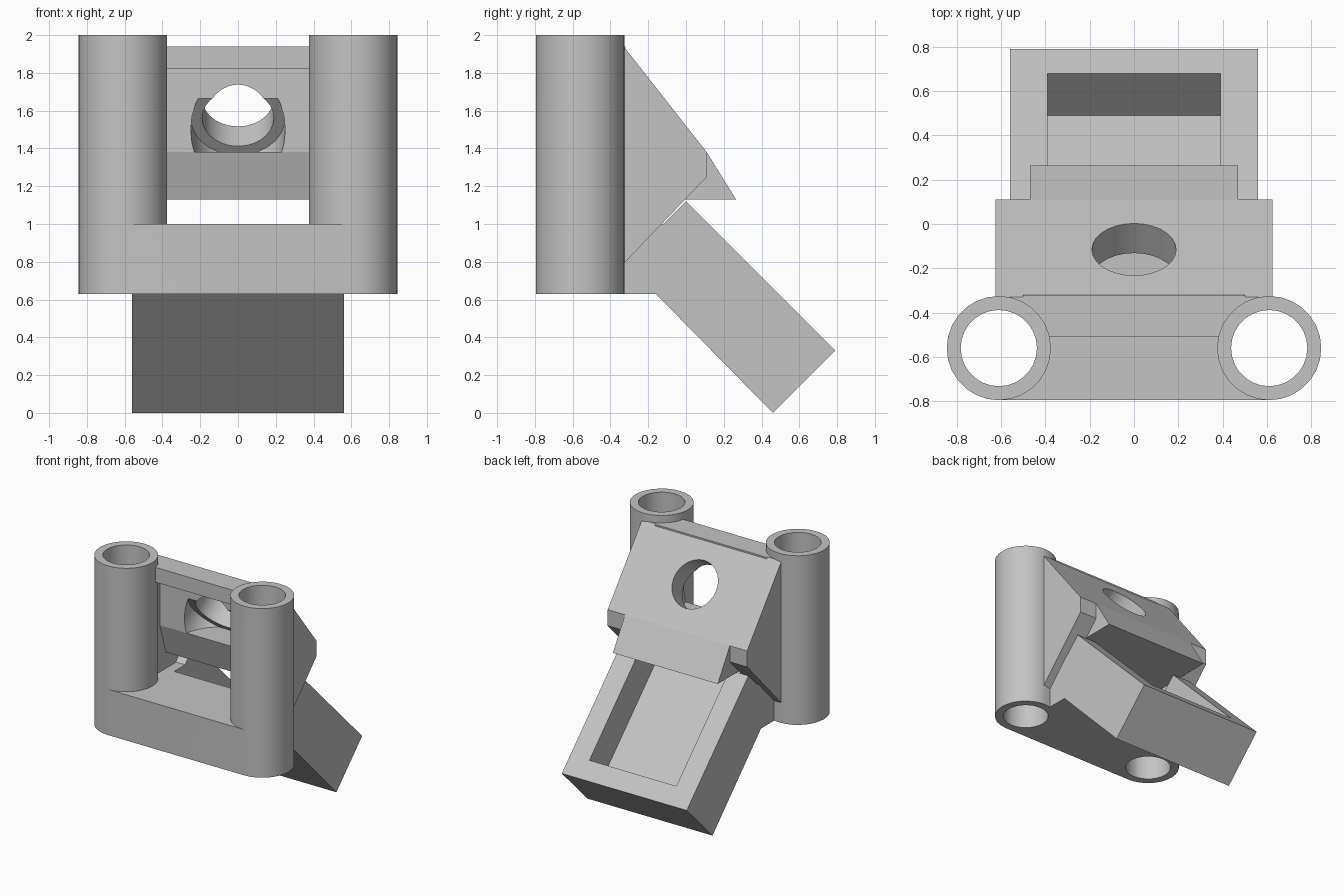
import bpy, bmesh
from math import atan2, pi
from mathutils import Matrix, Vector

cube = bpy.data.objects.get("Cube")
if cube:
    bpy.data.objects.remove(cube)

grey = bpy.data.materials.new("light_grey")
grey.use_nodes = True
colour = (0.55, 0.55, 0.55, 1)
grey.diffuse_color = colour
grey.node_tree.nodes["Principled BSDF"].inputs["Base Color"].default_value = colour


def add_object(name, bm):
    bmesh.ops.recalc_face_normals(bm, faces=bm.faces)
    mesh = bpy.data.meshes.new(name)
    bm.to_mesh(mesh)
    bm.free()
    mesh.materials.append(grey)
    obj = bpy.data.objects.new(name, mesh)
    bpy.context.collection.objects.link(obj)
    return obj


def prism(name, x0, x1, profile):
    """Side profile of (y, z) points extruded from x0 to x1."""
    bm = bmesh.new()
    face = bm.faces.new([bm.verts.new((x0, y, z)) for y, z in profile])
    out = bmesh.ops.extrude_face_region(bm, geom=[face])["geom"]
    verts = [v for v in out if isinstance(v, bmesh.types.BMVert)]
    bmesh.ops.translate(bm, verts=verts, vec=(x1 - x0, 0, 0))
    return add_object(name, bm)


def cylinder(name, radius, start, end):
    start, end = Vector(start), Vector(end)
    axis = end - start
    turn = Matrix.Rotation(atan2(-axis.y, axis.z), 4, "X")
    bm = bmesh.new()
    bmesh.ops.create_cone(bm, cap_ends=True, segments=28, radius1=radius,
                          radius2=radius, depth=axis.length,
                          matrix=Matrix.Translation((start + end) / 2) @ turn)
    return add_object(name, bm)


def combine(obj, others, operation):
    """Apply booleans to obj and remove the other objects."""
    for other in others:
        other.hide_render = True
        mod = obj.modifiers.new("combine", "BOOLEAN")
        mod.operation, mod.solver, mod.object = operation, "EXACT", other
    graph = bpy.context.evaluated_depsgraph_get()
    mesh = bpy.data.meshes.new_from_object(obj.evaluated_get(graph))
    obj.modifiers.clear()
    obj.data = mesh
    for other in others:
        bpy.data.objects.remove(other)


tube_x, tube_y, bottom, top = 0.61, -0.56, 0.63, 2.0
sides = (-1, 1)


def bores():
    return [cylinder("bore", 0.172, (s * tube_x, tube_y, 0.4), (s * tube_x, tube_y, 2.2))
            for s in sides]


# Front crossbar and upper tie bar, merged with the two upright tubes
frame = prism("tube_frame", -tube_x, tube_x,
              [(-0.795, bottom), (-0.33, bottom), (-0.33, 1), (-0.795, 1)])
tie = prism("tie_bar", -0.5, 0.5, [(-0.51, 1.82), (-0.32, 1.82), (-0.32, 1.94), (-0.51, 1.94)])
tubes = [cylinder("tube", 0.235, (s * tube_x, tube_y, bottom), (s * tube_x, tube_y, top))
         for s in sides]
combine(frame, [tie] + tubes, "UNION")
combine(frame, bores(), "DIFFERENCE")

# Sloping tray with a long pocket open towards the front
tray = prism("sloping_tray", -0.56, 0.56,
             [(-0.34, bottom), (-0.16, bottom), (0.46, 0), (0.79, 0.33),
              (0, 1.12), (-0.12, 1), (-0.34, 1)])
pocket = prism("pocket", -0.39, 0.39,
               [(-0.6, 1), (-0.26, 1), (0.49, 0.25), (0.88, 0.64), (0, 1.6), (-0.6, 1.6)])
combine(tray, [pocket], "DIFFERENCE")

# Upper wedge with an angled through hole and a counterbore
wedge = prism("mount_wedge", -0.47, 0.47, [(-0.33, 1.94), (-0.33, 1.38), (0.11, 1.38)])
centre = Vector((0, -0.115, 1.666))
normal = Vector((0, 0.786, 0.618))
hole = cylinder("hole", 0.19, centre - normal, centre + normal)
counterbore = cylinder("counterbore", 0.25, centre - normal, centre - normal * 0.17)
combine(wedge, [hole, counterbore], "DIFFERENCE")

# Overhanging lip below the wedge
prism("wedge_lip", -0.47, 0.47, [(-0.33, 1.38), (0.11, 1.38), (0.265, 1.13), (-0.25, 1.13)])

# Gusset plates between the tubes, wedge and tray
for s, label in zip(sides, ("right", "left")):
    gusset = prism(label + "_gusset", s * 0.47, s * 0.625,
                   [(-0.42, 1.94), (-0.33, 1.94), (0.11, 1.38), (0.11, 1.25),
                    (-0.33, 0.79), (-0.42, 0.79)])
    combine(gusset, bores(), "DIFFERENCE")

# Smooth round walls, sharp corners
bpy.ops.object.select_all(action="DESELECT")
for obj in (frame, wedge):
    obj.select_set(True)
    bpy.context.view_layer.objects.active = obj
bpy.ops.object.shade_smooth_by_angle(angle=pi / 6)
